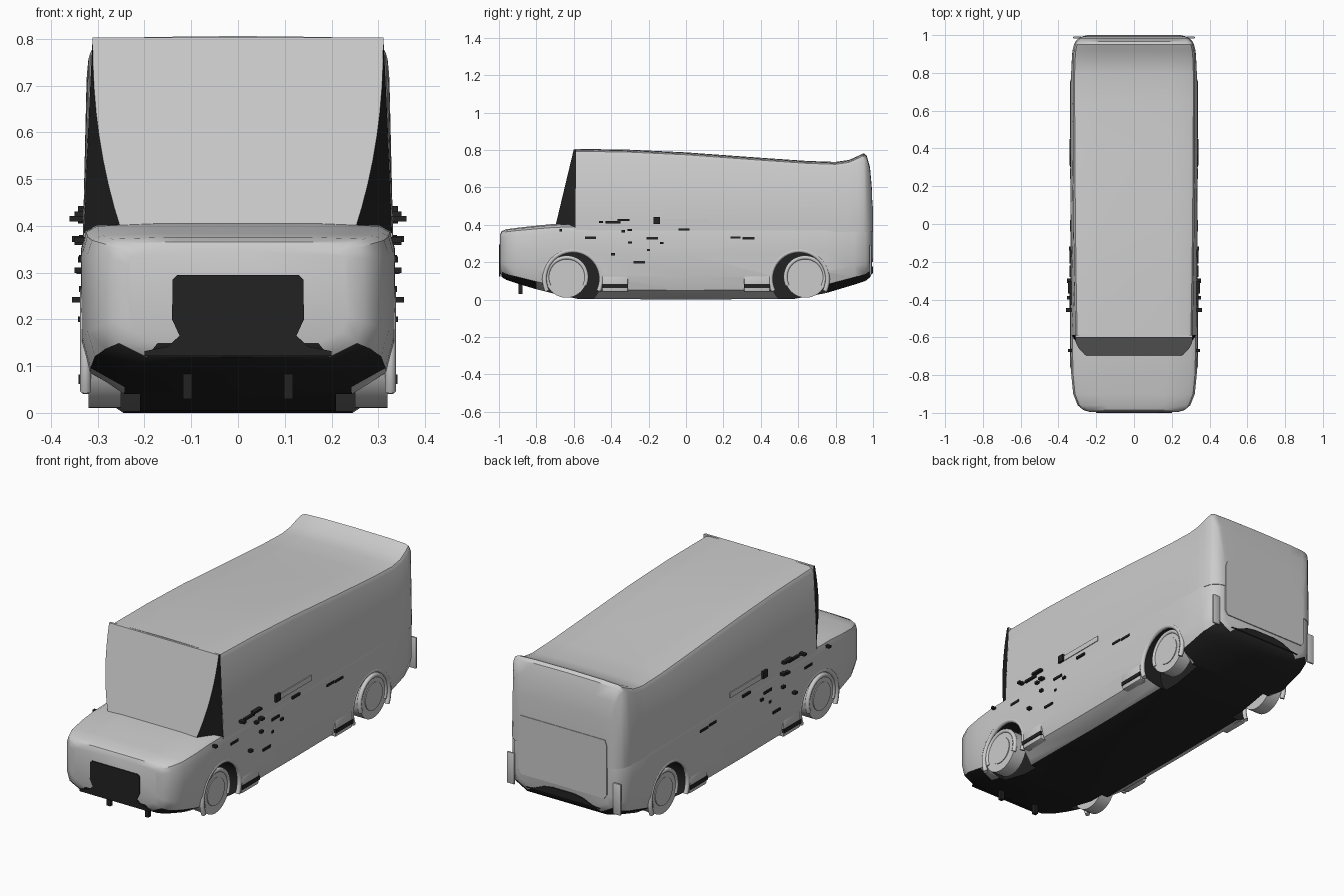
import bpy, bmesh, math
from mathutils import Matrix

cube = bpy.data.objects.get("Cube")
if cube:
    bpy.data.objects.remove(cube, do_unlink=True)


def material(name, value):
    m = bpy.data.materials.new(name)
    m.use_nodes = True
    colour = (value, value, value, 1)
    m.diffuse_color = colour
    m.node_tree.nodes["Principled BSDF"].inputs["Base Color"].default_value = colour
    return m


MATS = [material("light_grey", 0.6), material("black", 0.016)]


def finish(name, bm, angle=35, mat=None):
    """Turn a bmesh into a named object with both paint slots."""
    bmesh.ops.recalc_face_normals(bm, faces=bm.faces)
    bm.normal_update()
    if mat is not None:
        for f in bm.faces:
            f.material_index = mat
    mesh = bpy.data.meshes.new(name)
    bm.to_mesh(mesh)
    bm.free()
    for m in MATS:
        mesh.materials.append(m)
    mesh.shade_smooth()
    mesh.set_sharp_from_angle(angle=math.radians(angle))
    ob = bpy.data.objects.new(name, mesh)
    bpy.context.collection.objects.link(ob)
    return ob


def loft(rings):
    """Skin closed rings of points and cap both ends."""
    bm = bmesh.new()
    loops = [[bm.verts.new(p) for p in r] for r in rings]
    n = len(loops[0])
    for a, b in zip(loops, loops[1:]):
        for i in range(n):
            j = (i + 1) % n
            bm.faces.new((a[i], a[j], b[j], b[i]))
    bm.faces.new(loops[0])
    bm.faces.new(loops[-1])
    return bm


def box(name, x, y, z, mat, bevel=0):
    bm = bmesh.new()
    bmesh.ops.create_cube(bm, size=1)
    for v in bm.verts:
        for k, (lo, hi) in enumerate((x, y, z)):
            v.co[k] = lo if v.co[k] < 0 else hi
    if bevel:
        bmesh.ops.bevel(bm, geom=bm.edges[:], offset=bevel, segments=2,
                        profile=0.5, affect='EDGES')
    return finish(name, bm, mat=mat)


def plate(name, half, y0, y1, mat):
    """Thin upright plate from a half outline mirrored across x."""
    outline = half + [(-x, z) for x, z in reversed(half)]
    return finish(name, loft([[(x, y, z) for x, z in outline] for y in (y0, y1)]), mat=mat)


def disc(name, x, y, z, radius, depth, mat):
    bm = bmesh.new()
    bmesh.ops.create_cone(bm, cap_ends=True, segments=40, radius1=radius, radius2=radius,
                          depth=depth, matrix=Matrix.Translation((x, y, z))
                          @ Matrix.Rotation(math.pi / 2, 4, 'Y'))
    return finish(name, bm, mat=mat)


def arch(name, x, y, z, radius, thick):
    """Rounded lip following the upper part of a wheel opening."""
    cu = bpy.data.curves.new(name, 'CURVE')
    cu.dimensions = '3D'
    cu.bevel_depth = thick
    cu.bevel_resolution = 2
    cu.use_fill_caps = True
    sp = cu.splines.new('POLY')
    sp.points.add(28)
    for i, p in enumerate(sp.points):
        a = math.radians(-25 + 230 * i / 28)
        p.co = (x, y + radius * math.cos(a), z + radius * math.sin(a), 1)
    cu.materials.append(MATS[0])
    bpy.context.collection.objects.link(bpy.data.objects.new(name, cu))


# Lower body: (y, half width, bottom, top) stations
stations = [(-0.995, .235, .15, .345), (-.985, .268, .12, .366), (-.96, .298, .105, .376),
            (-.9, .322, .085, .384), (-.8, .332, .055, .395), (-.7, .335, .03, .405),
            (-.58, .336, .004, .408), (0, .336, 0, .41), (.58, .336, .004, .41),
            (.75, .335, .035, .41), (.9, .328, .08, .41), (.96, .312, .1, .41),
            (.985, .285, .12, .41), (.995, .255, .14, .41)]
shape = [(0, 1), (.5, 1), (.9, .985), (.97, .95), (1, .85), (1, .6), (1, .3),
         (.95, .12), (.73, 0), (0, 0)]
shape += [(-x, t) for x, t in reversed(shape[1:-1])]
bm = loft([[(x * w, y, lo + t * (hi - lo)) for x, t in shape] for y, w, lo, hi in stations])
bmesh.ops.recalc_face_normals(bm, faces=bm.faces)
for f in bm.faces:
    c = f.calc_center_median()
    f.material_index = int(f.normal.z < -.3 and (abs(c.x) < .2 or abs(c.y) > .75))
body = finish("lower_body", bm)

# Wheel openings cut from the lower body
for s in (-1, 1):
    for y in (-.605, .605):
        cutter = disc("wheel_cutter", s * .36, y, .11, .152, .3, 1)
        cutter.hide_render = True
        mod = body.modifiers.new("opening", 'BOOLEAN')
        mod.object = cutter
        mod.solver = 'EXACT'
        bpy.context.view_layer.objects.active = body
        bpy.ops.object.modifier_apply(modifier=mod.name)
        bpy.data.objects.remove(cutter, do_unlink=True)
body.data.set_sharp_from_angle(angle=math.radians(35))

# Cargo body: (y, belt half width, roof half width, roof height) stations
stations = [(-.59, .33, .311, .8), (-.3, .331, .316, .795), (0, .331, .32, .781),
            (.4, .331, .323, .752), (.65, .331, .324, .735), (.8, .331, .324, .73),
            (.87, .329, .322, .74), (.92, .325, .318, .762), (.95, .318, .311, .776),
            (.966, .31, .304, .764), (.984, .292, .286, .7), (.993, .275, .27, .6),
            (.998, .255, .25, .47)]
rings = []
for y, w, top, z in stations:
    half = [(0, z + .006), (top * .6, z + .004), (top - .03, z), (top - .01, z - .007),
            (top, z - .025), (w, .41), (w, .36), (0, .36)]
    half += [(-px, pz) for px, pz in reversed(half[1:-1])]
    rings.append([(px, y, pz) for px, pz in half])
finish("cargo_body", loft(rings))

# Cab: sloping light windscreen with dark side glass
rings = []
for i in range(9):
    t = i / 8
    z = .385 + .418 * t
    front = .311 - .063 * (1 - t) ** 2.2
    back = .331 - .02 * t
    y = -.7 + .1 * t
    rings.append([(-back, -.588, z), (-front, y, z), (front, y, z), (back, -.588, z)])
bm = loft(rings)
bmesh.ops.recalc_face_normals(bm, faces=bm.faces)
for f in bm.faces:
    f.material_index = int(abs(f.normal.x) > .5)
finish("cab_windscreen", bm, angle=25)

# Front grille and rear lower panel
plate("front_grille", [(.13, .295), (.14, .285), (.141, .2), (.125, .165), (.15, .142),
                       (.2, .132), (.2, .122)], -1, -.992, 1)
plate("rear_lower_panel", [(.06, .178), (.11, .17), (.17, .145), (.21, .14)], .991, 1, 1)

# Rear door panel set on the back
plate("rear_door", [(.24, .5), (.25, .47), (.25, .22), (.235, .2)], .99, 1, 0)

# Tabs beneath the nose
for x in (-.108, .108):
    box("tow_tab", (x - .01, x + .01), (-.895, -.875), (.03, .1), 1)

# Loose trim pieces on each side: (y, z, length, outward reach)
trims = [(-.67, .37, .015, .35), (-.51, .33, .06, .34), (-.39, .242, .02, .355),
         (-.3, .305, .02, .35), (-.3, .372, .025, .355), (-.335, .365, .02, .35),
         (-.25, .2, .06, .342), (-.2, .265, .015, .34), (-.18, .328, .06, .342),
         (-.13, .303, .02, .345), (-.01, .375, .06, .34), (.265, .332, .055, .34),
         (.335, .328, .065, .34), (-.455, .415, .02, .36), (-.39, .413, .08, .342),
         (-.335, .425, .065, .35)]

for s, side in ((-1, "right"), (1, "left")):
    def span(a, b):
        return tuple(sorted((s * a, s * b)))

    for y, z, length, reach in trims:
        box(side + "_trim_piece", span(.318, reach), (y - length / 2, y + length / 2),
            (z - .006, z + .006), 1)
    box(side + "_belt_block", span(.31, .342), (-.175, -.14), (.405, .442), 1)
    box(side + "_belt_strip", span(.31, .335), (-.135, .12), (.405, .432), 0)
    box(side + "_rear_flange", span(.28, .322), (.982, .992), (.13, .29), 0, .003)

    # Wheels, opening lips and sill steps at both axles
    for e, end in ((-1, "front"), (1, "rear")):
        name = side + "_" + end
        disc(name + "_wheel", s * .285, e * .64, .122, .112, .07, 0)
        disc(name + "_hub", s * .318, e * .64, .122, .07, .012, 0)
        arch(name + "_tyre_ring", s * .317, e * .637, .12, .105, .011)
        arch(name + "_arch_lip", s * .326, e * .605, .11, .152, .012)
        inner, outer = e * .31, e * .45
        ys = tuple(sorted((inner, outer)))
        box(name + "_sill_step", span(.28, .337), ys, (.04, .13), 0, .008)
        box(name + "_step_pad", span(.3, .341), ys, (.062, .082), 1)
